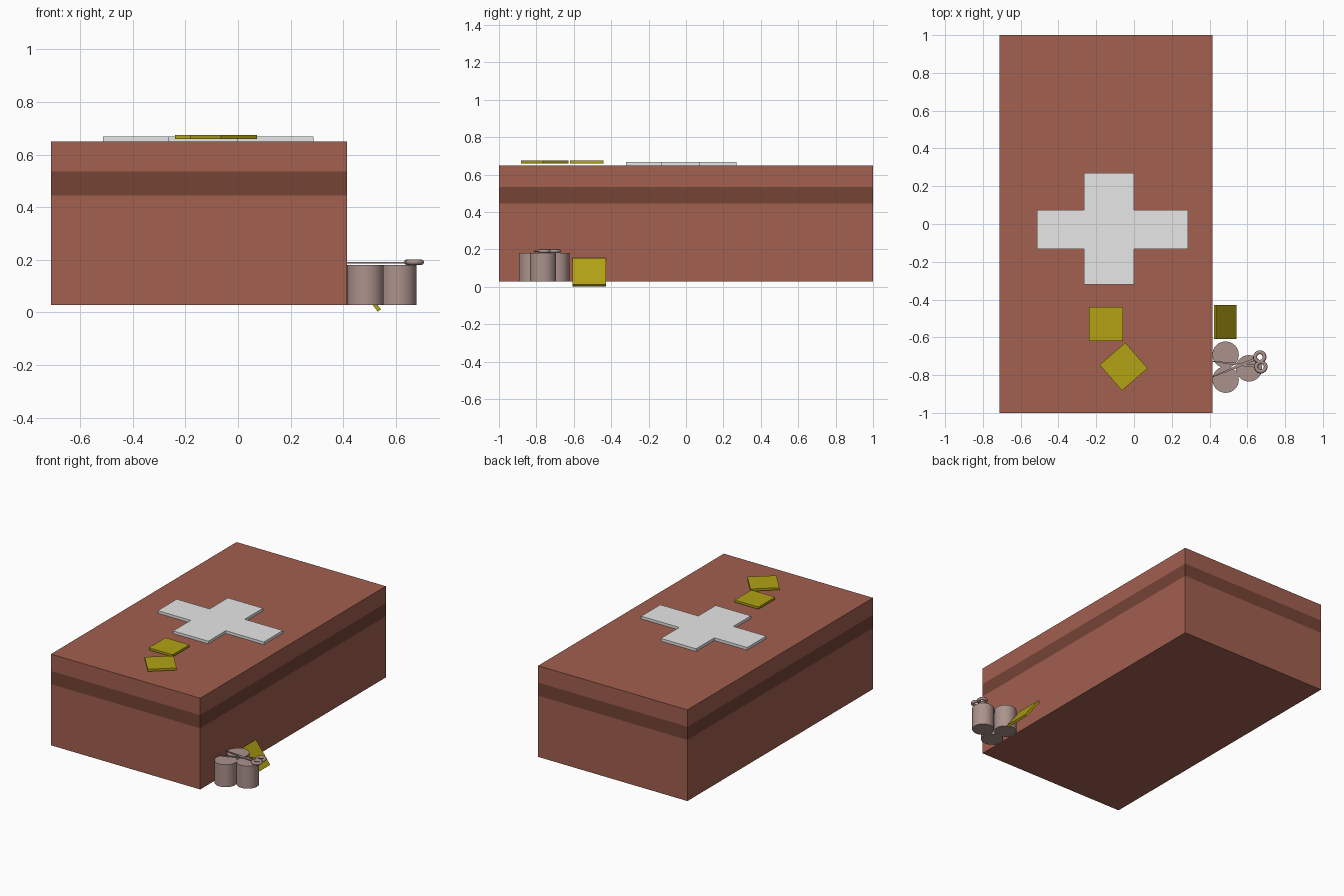
import bpy
import bmesh
from math import radians, atan2, hypot
from mathutils import Matrix, Vector

cube = bpy.data.objects.get("Cube")
if cube:
    bpy.data.objects.remove(cube, do_unlink=True)


def material(name, rgb):
    m = bpy.data.materials.new(name)
    m.use_nodes = True
    m.diffuse_color = (*rgb, 1)
    m.node_tree.nodes["Principled BSDF"].inputs["Base Color"].default_value = (*rgb, 1)
    return m


BROWN = material("reddish brown", (0.36, 0.115, 0.08))
DARK = material("dark brown", (0.178, 0.056, 0.036))
WHITE = material("light grey", (0.8, 0.8, 0.8))
YELLOW = material("mustard yellow", (0.445, 0.36, 0.007))
METAL = material("warm grey", (0.41, 0.29, 0.265))


def finish(name, bm, *mats):
    bmesh.ops.recalc_face_normals(bm, faces=bm.faces)
    mesh = bpy.data.meshes.new(name)
    bm.to_mesh(mesh)
    bm.free()
    for m in mats:
        mesh.materials.append(m)
    ob = bpy.data.objects.new(name, mesh)
    bpy.context.collection.objects.link(ob)
    return ob


def block(name, center, size, mat, rotation=Matrix()):
    bm = bmesh.new()
    bmesh.ops.create_cube(bm, size=1, matrix=Matrix.Translation(center) @ rotation
                          @ Matrix.Diagonal((*size, 1)))
    return finish(name, bm, mat)


def prism(name, outline, z0, z1, mat):
    bm = bmesh.new()
    face = bm.faces.new([bm.verts.new((x, y, z0)) for x, y in outline])
    top = bmesh.ops.extrude_face_region(bm, geom=[face])["geom"]
    bmesh.ops.translate(bm, vec=(0, 0, z1 - z0),
                        verts=[v for v in top if isinstance(v, bmesh.types.BMVert)])
    return finish(name, bm, mat)


def smooth(ob):
    bpy.ops.object.select_all(action="DESELECT")
    ob.select_set(True)
    bpy.context.view_layer.objects.active = ob
    bpy.ops.object.shade_smooth_by_angle(angle=radians(40))


# Case, with a dark band cut into its sides
bm = bmesh.new()
bmesh.ops.create_cube(bm, size=1, matrix=Matrix.Translation((-0.148, 0, 0.339))
                      @ Matrix.Diagonal((1.126, 2, 0.622, 1)))
for z in (0.445, 0.535):
    bmesh.ops.bisect_plane(bm, geom=bm.verts[:] + bm.edges[:] + bm.faces[:],
                           plane_co=(0, 0, z), plane_no=(0, 0, 1))
for f in bm.faces:
    f.material_index = int(0.445 < f.calc_center_median().z < 0.535)
finish("case", bm, BROWN, DARK)

# Raised cross on the lid
x0, x1, x2, x3 = -0.513, -0.265, 0.0, 0.287
y0, y1, y2, y3 = -0.32, -0.132, 0.073, 0.27
prism("lid_cross", [(x1, y0), (x2, y0), (x2, y1), (x3, y1), (x3, y2), (x2, y2),
                    (x2, y3), (x1, y3), (x1, y2), (x0, y2), (x0, y1), (x1, y1)],
      0.65, 0.668, WHITE)

# Square packets, two on the lid and one leaning on the case
packet = (0.18, 0.18, 0.015)
block("lid_packet", (-0.149, -0.53, 0.667), packet, YELLOW)
block("turned_lid_packet", (-0.055, -0.755, 0.667), packet, YELLOW,
      Matrix.Rotation(radians(41), 4, "Z"))
block("leaning_packet", (0.483, -0.518, 0.079), packet, YELLOW,
      Matrix.Rotation(radians(53), 4, "Y"))

# Three cans
for i, (x, y) in enumerate([(0.485, -0.692), (0.485, -0.824), (0.609, -0.764)]):
    bm = bmesh.new()
    bmesh.ops.create_cone(bm, cap_ends=True, segments=32, radius1=0.07, radius2=0.07,
                          depth=0.153, matrix=Matrix.Translation((x, y, 0.104)))
    smooth(finish(f"can_{i + 1}", bm, METAL))

# Scissors resting on the cans: crossed pointed blades with ring handles
for i, (tip, ring) in enumerate([((0.405, -0.726), (0.672, -0.756)),
                                 ((0.405, -0.814), (0.666, -0.704))]):
    tip, ring = Vector(tip), Vector(ring)
    along = (ring - tip).normalized()
    side = Vector((-along.y, along.x)) * 0.007
    end = ring - along * 0.025
    wide = tip.lerp(end, 0.6)
    prism(f"scissor_blade_{i + 1}",
          [tip - side * 0.2, wide - side, end - side, end + side, wide + side, tip + side * 0.2],
          0.186, 0.192, METAL)
    bpy.ops.mesh.primitive_torus_add(location=(*ring, 0.191), major_radius=0.025,
                                     minor_radius=0.01, major_segments=32, minor_segments=12)
    handle = bpy.context.object
    handle.name = f"scissor_ring_{i + 1}"
    handle.data.materials.append(METAL)
    smooth(handle)
